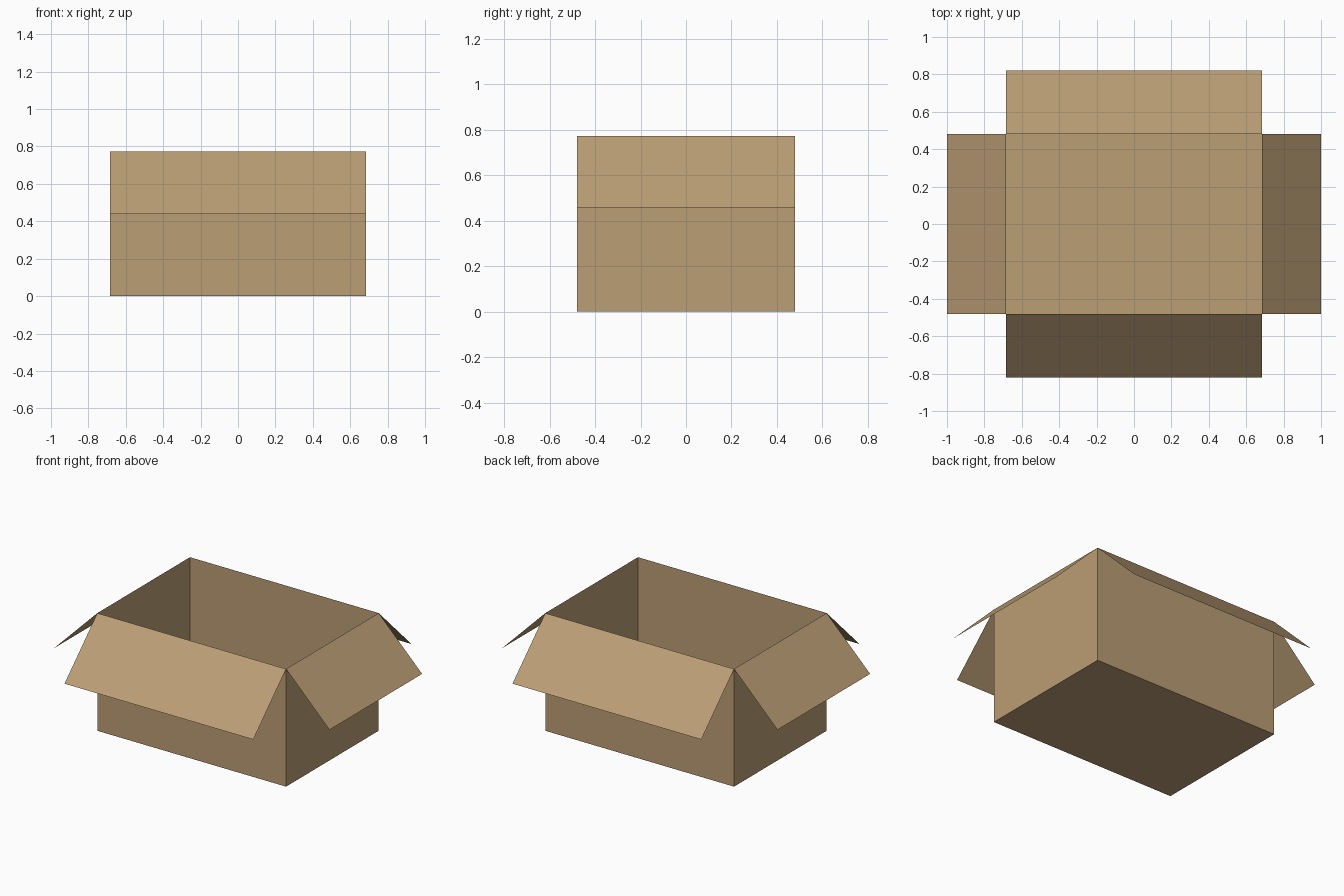
import bpy
import bmesh

cube = bpy.data.objects.get("Cube")
if cube:
    bpy.data.objects.remove(cube, do_unlink=True)

HALF_X, HALF_Y, HEIGHT = 0.685, 0.48, 0.772

# Cardboard material
CARD = (0.497, 0.342, 0.178, 1.0)
cardboard = bpy.data.materials.new("cardboard")
cardboard.use_nodes = True
cardboard.diffuse_color = CARD
shader = cardboard.node_tree.nodes["Principled BSDF"]
shader.inputs["Base Color"].default_value = CARD
shader.inputs["Roughness"].default_value = 0.9


def add_object(name, bm):
    mesh = bpy.data.meshes.new(name)
    bm.to_mesh(mesh)
    bm.free()
    mesh.materials.append(cardboard)
    obj = bpy.data.objects.new(name, mesh)
    bpy.context.collection.objects.link(obj)
    return obj


# Open box: a cube without its top face
bm = bmesh.new()
bmesh.ops.create_cube(bm, size=2)
top = [f for f in bm.faces if f.normal.z > 0.5]
bmesh.ops.delete(bm, geom=top, context='FACES')
for v in bm.verts:
    v.co = (v.co.x * HALF_X, v.co.y * HALF_Y, (v.co.z + 1) / 2 * HEIGHT)
add_object("box_body", bm)


# Paper-thin flap hinged on a rim edge, folded outward and down
def add_flap(name, start, end, reach, drop):
    bm = bmesh.new()
    hinge = [(*start, HEIGHT), (*end, HEIGHT)]
    tip = [(x + reach[0], y + reach[1], HEIGHT - drop) for x, y, _ in reversed(hinge)]
    face = bm.faces.new([bm.verts.new(p) for p in hinge + tip])
    face.normal_update()
    if face.normal.z < 0:
        face.normal_flip()
    add_object(name, bm)


for side, long_name, short_name in ((-1, "front_flap", "right_flap"),
                                    (1, "back_flap", "left_flap")):
    y, x = side * HALF_Y, side * HALF_X
    add_flap(long_name, (-HALF_X, y), (HALF_X, y), (0, side * 0.34), 0.333)
    add_flap(short_name, (x, -HALF_Y), (x, HALF_Y), (side * 0.315, 0), 0.315)
